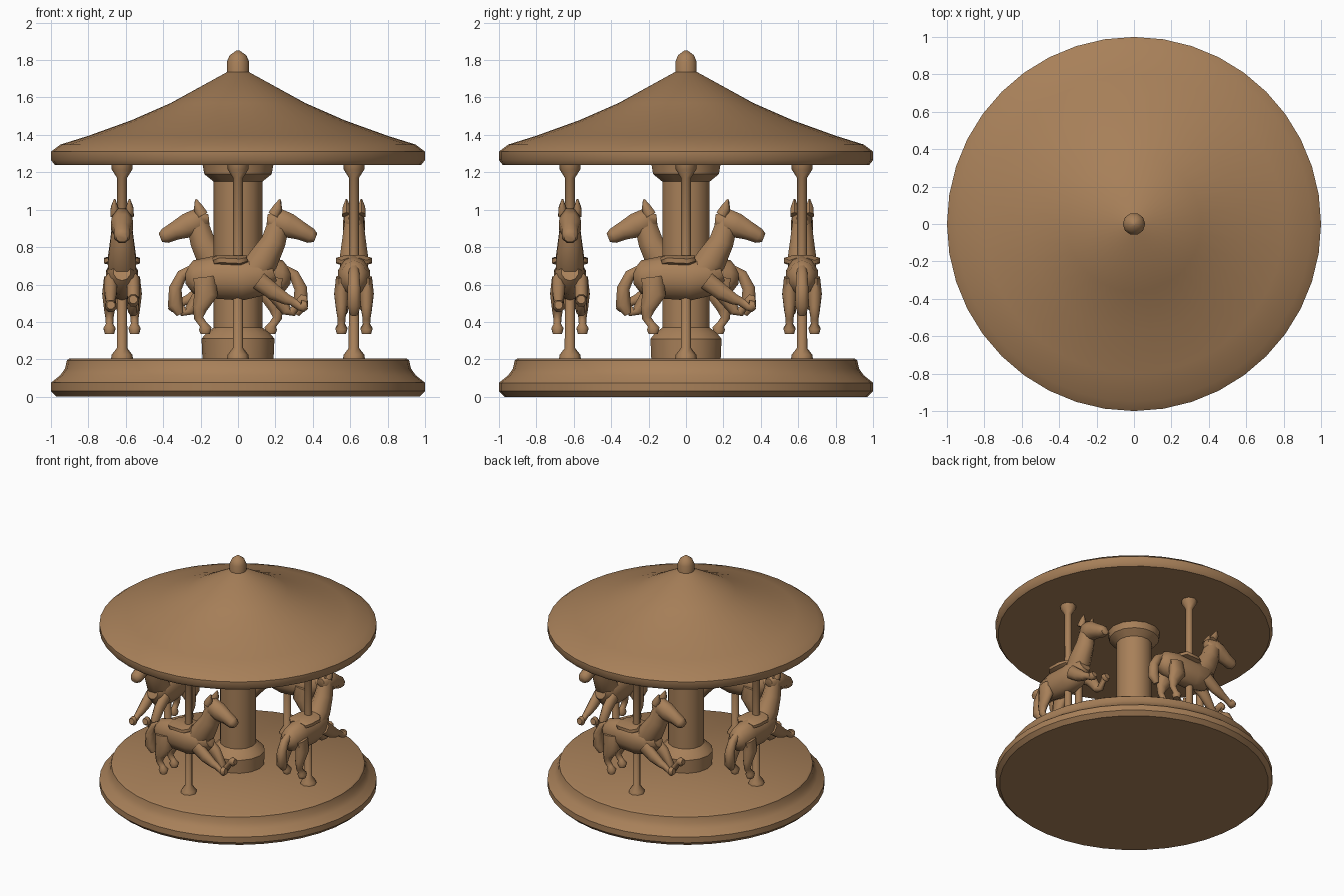
import bpy, bmesh, math
from mathutils import Vector, Matrix

if "Cube" in bpy.data.objects:
    bpy.data.objects.remove(bpy.data.objects["Cube"], do_unlink=True)

wood = bpy.data.materials.new("warm brown wood")
wood.use_nodes = True
COLOUR = (0.39, 0.216, 0.1, 1)
wood.diffuse_color = COLOUR
wood.node_tree.nodes["Principled BSDF"].inputs["Base Color"].default_value = COLOUR


def finish(name, bm, angle):
    """Turn a bmesh into a smooth shaded object."""
    bmesh.ops.recalc_face_normals(bm, faces=bm.faces)
    mesh = bpy.data.meshes.new(name)
    bm.to_mesh(mesh)
    bm.free()
    mesh.materials.append(wood)
    obj = bpy.data.objects.new(name, mesh)
    bpy.context.collection.objects.link(obj)
    bpy.ops.object.select_all(action='DESELECT')
    obj.select_set(True)
    bpy.context.view_layer.objects.active = obj
    bpy.ops.object.shade_smooth_by_angle(angle=math.radians(angle))
    return obj


def bridge(bm, rings):
    """Skin a list of vertex rings and close both ends."""
    n = len(rings[0])
    for a, b in zip(rings, rings[1:]):
        for i in range(n):
            j = (i + 1) % n
            bm.faces.new((a[i], a[j], b[j], b[i]))
    bm.faces.new(rings[0])
    bm.faces.new(rings[-1])


def lathe(name, profile, sides, angle=40):
    """Spin (radius, height) pairs around the z axis."""
    bm = bmesh.new()
    turn = [2 * math.pi * i / sides for i in range(sides)]
    bridge(bm, [[bm.verts.new((r * math.cos(t), r * math.sin(t), z)) for t in turn]
                for r, z in profile])
    return finish(name, bm, angle)


def limb(bm, stations, y=0, sides=8):
    """Loft ovals along a side-on path of (x, z, half height, half width)."""
    path = [Vector((s[0], y, s[1])) for s in stations]
    rings = []
    for i, (x, z, h, w) in enumerate(stations):
        along = (path[min(i + 1, len(path) - 1)] - path[max(i - 1, 0)]).normalized()
        up = Vector((-along.z, 0, along.x))
        ring = []
        for k in range(sides):
            t = 2 * math.pi * (k + 0.5) / sides
            ring.append(bm.verts.new(path[i] + up * h * math.sin(t) * 1.05
                                     + Vector((0, w * math.cos(t) * 1.05, 0))))
        rings.append(ring)
    bridge(bm, rings)


# Round stepped platform
lathe("platform", [(0.97, 0), (1.0, 0.03), (1.0, 0.075), (0.95, 0.115),
                   (0.925, 0.15), (0.915, 0.195), (0.9, 0.205)], 40)

# Conical canopy with rounded rim and finial
lathe("canopy", [(0.98, 1.24), (1.0, 1.265), (1.0, 1.31), (0.95, 1.348), (0.8, 1.395),
                 (0.57, 1.478), (0.36, 1.57), (0.06, 1.735)], 40)
lathe("finial", [(0.06, 1.7), (0.06, 1.79), (0.045, 1.825), (0.01, 1.85)], 10, 60)

# Central column with flared foot and head
lathe("central_column", [(0.19, 0.2), (0.195, 0.31), (0.17, 0.34), (0.13, 0.37),
                         (0.13, 1.15), (0.18, 1.19), (0.19, 1.245)], 14)

# Galloping horse, facing +x
bm = bmesh.new()
# Body
limb(bm, [(-0.28, 0.64, 0.035, 0.035), (-0.24, 0.64, 0.085, 0.07),
          (-0.12, 0.64, 0.11, 0.085), (0.02, 0.63, 0.11, 0.085),
          (0.12, 0.645, 0.1, 0.08), (0.19, 0.67, 0.05, 0.045)], sides=10)
# Neck
limb(bm, [(0.07, 0.65, 0.08, 0.07), (0.135, 0.73, 0.085, 0.078),
          (0.19, 0.83, 0.068, 0.065), (0.225, 0.95, 0.058, 0.05)])
# Head
limb(bm, [(0.155, 0.945, 0.03, 0.03), (0.21, 0.94, 0.07, 0.055),
          (0.27, 0.915, 0.068, 0.06), (0.34, 0.885, 0.05, 0.045),
          (0.39, 0.86, 0.042, 0.045), (0.415, 0.85, 0.025, 0.03)])
# Tail
limb(bm, [(-0.23, 0.69, 0.025, 0.025), (-0.3, 0.65, 0.03, 0.03),
          (-0.335, 0.58, 0.035, 0.035), (-0.335, 0.49, 0.042, 0.038),
          (-0.31, 0.44, 0.02, 0.02)])
# Saddle
limb(bm, [(-0.13, 0.72, 0.025, 0.07), (-0.1, 0.73, 0.03, 0.1),
          (0.01, 0.725, 0.03, 0.1), (0.05, 0.735, 0.025, 0.07)])
for side in (-1, 1):
    # Ears
    limb(bm, [(0.19, 0.97, 0.03, 0.025), (0.212, 1.01, 0.025, 0.022),
              (0.225, 1.055, 0.005, 0.005)], side * 0.04, 6)
    # Hind legs
    limb(bm, [(-0.18, 0.64, 0.06, 0.03), (-0.17, 0.55, 0.065, 0.04),
              (-0.205, 0.47, 0.04, 0.03), (-0.21, 0.42, 0.025, 0.022),
              (-0.185, 0.385, 0.022, 0.02), (-0.175, 0.365, 0.036, 0.033),
              (-0.175, 0.335, 0.025, 0.025)], side * 0.067)
    # Front legs, one knee higher than the other
    lift = 0.03 * side
    limb(bm, [(0.11, 0.62, 0.05, 0.035), (0.19, 0.56, 0.045, 0.035),
              (0.26, 0.49 - lift, 0.03, 0.028), (0.29, 0.48 - lift, 0.024, 0.022),
              (0.33, 0.495 + lift / 2, 0.02, 0.02), (0.345, 0.5 + lift / 2, 0.034, 0.032),
              (0.37, 0.505 + lift / 2, 0.022, 0.022)], side * 0.06)
horse = finish("horse_1", bm, 60)

# Pole with flared ends
pole = lathe("pole_1", [(0.06, 0.195), (0.055, 0.225), (0.028, 0.26), (0.027, 1.17),
                        (0.055, 1.215), (0.058, 1.245)], 8, 50)

# Four horses and poles in a ring
for i in range(4):
    place = Matrix.Rotation(i * math.pi / 2, 4, 'Z') @ Matrix.Translation((0, -0.62, 0))
    for part in (horse, pole):
        obj = part
        if i:
            obj = part.copy()
            obj.name = part.name.replace("1", str(i + 1))
            bpy.context.collection.objects.link(obj)
        obj.matrix_world = place
